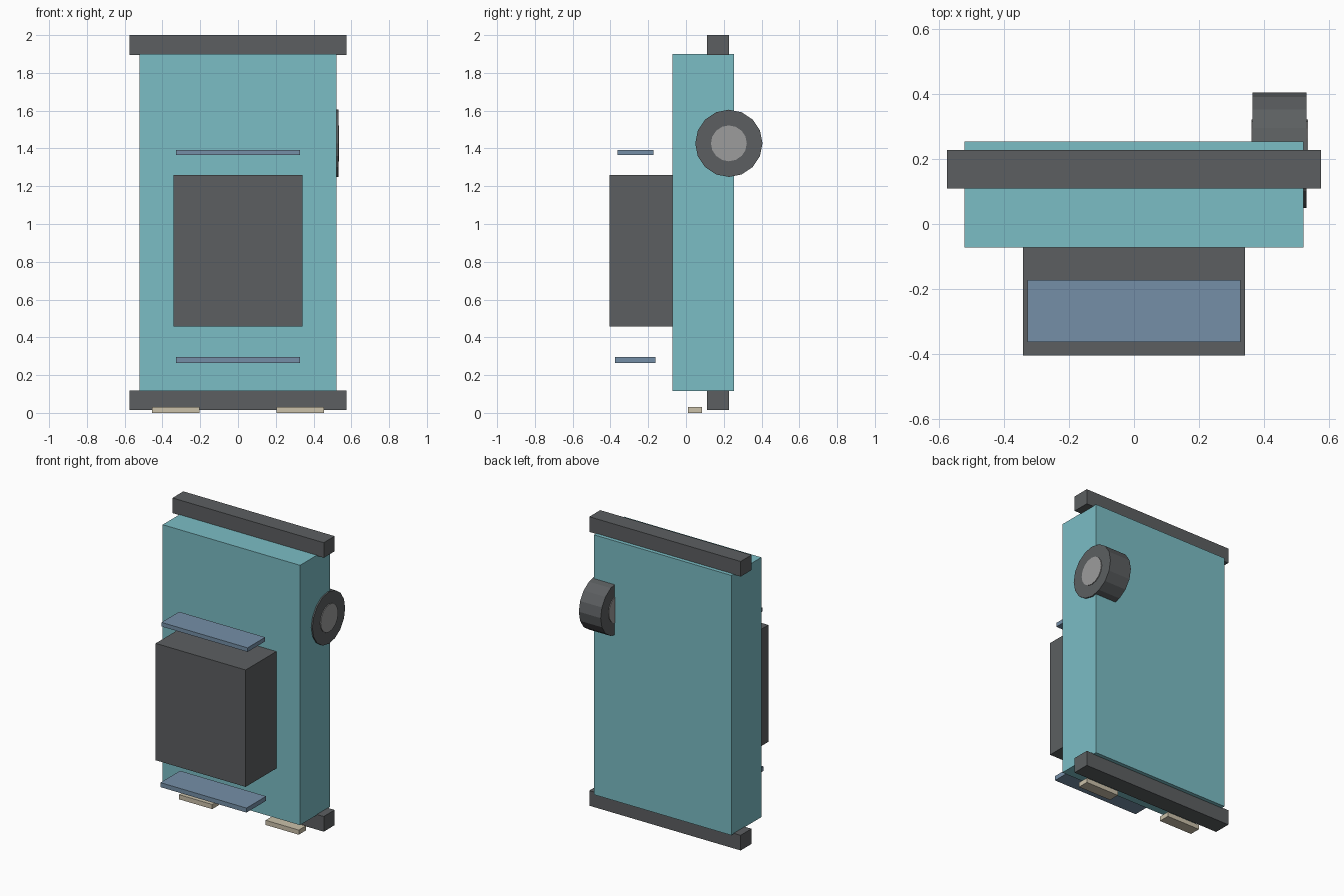
import bpy
import math

if "Cube" in bpy.data.objects:
    bpy.data.objects.remove(bpy.data.objects["Cube"], do_unlink=True)


def material(name, hex_code):
    rgb = [int(hex_code[i:i + 2], 16) / 255 for i in (0, 2, 4)]
    col = [c / 12.92 if c <= 0.04045 else ((c + 0.055) / 1.055) ** 2.4 for c in rgb] + [1]
    m = bpy.data.materials.new(name)
    m.use_nodes = True
    m.diffuse_color = col
    m.node_tree.nodes["Principled BSDF"].inputs["Base Color"].default_value = col
    return m


teal = material("teal", "7BBDC5")
charcoal = material("charcoal", "5C5F61")
steel_blue = material("steel_blue", "758FA7")
beige = material("beige", "CBC1AA")
light_grey = material("light_grey", "9C9C9C")


def box(name, mat, xs, ys, zs):
    """Box spanning the given ranges on each axis."""
    spans = (xs, ys, zs)
    bpy.ops.mesh.primitive_cube_add(size=1, location=[(a + b) / 2 for a, b in spans])
    ob = bpy.context.object
    ob.name = name
    ob.scale = [b - a for a, b in spans]
    bpy.ops.object.transform_apply(location=False, rotation=False, scale=True)
    ob.data.materials.append(mat)
    return ob


def drum(name, mat, radius, x0, x1):
    """Sixteen-sided cylinder lying along x, on the wheel axis."""
    bpy.ops.mesh.primitive_cylinder_add(
        vertices=16, radius=radius, depth=x1 - x0,
        location=((x0 + x1) / 2, 0.227, 1.427), rotation=(0, math.pi / 2, 0))
    ob = bpy.context.object
    ob.name = name
    ob.data.materials.append(mat)
    return ob


# Main slab and the block on its front
box("body", teal, (-0.522, 0.522), (-0.072, 0.254), (0.115, 1.9))
box("front_block", charcoal, (-0.342, 0.342), (-0.405, -0.07), (0.457, 1.26))

# Crossbars at the top and bottom
for name, zs in (("top_bar", (1.896, 2.0)), ("bottom_bar", (0.015, 0.119))):
    box(name, charcoal, (-0.575, 0.575), (0.11, 0.228), zs)

# Thin shelves above and below the front block
box("upper_shelf", steel_blue, (-0.327, 0.327), (-0.363, -0.172), (1.364, 1.392))
box("lower_shelf", steel_blue, (-0.327, 0.327), (-0.375, -0.162), (0.265, 0.296))

# Feet
for name, xs in (("right_foot", (-0.455, -0.203)), ("left_foot", (0.203, 0.455))):
    box(name, beige, xs, (0.01, 0.086), (0.0, 0.032))

# Side wheel with a hub showing at both ends
drum("wheel", charcoal, 0.178, 0.365, 0.531)
drum("wheel_hub", light_grey, 0.095, 0.361, 0.536)
